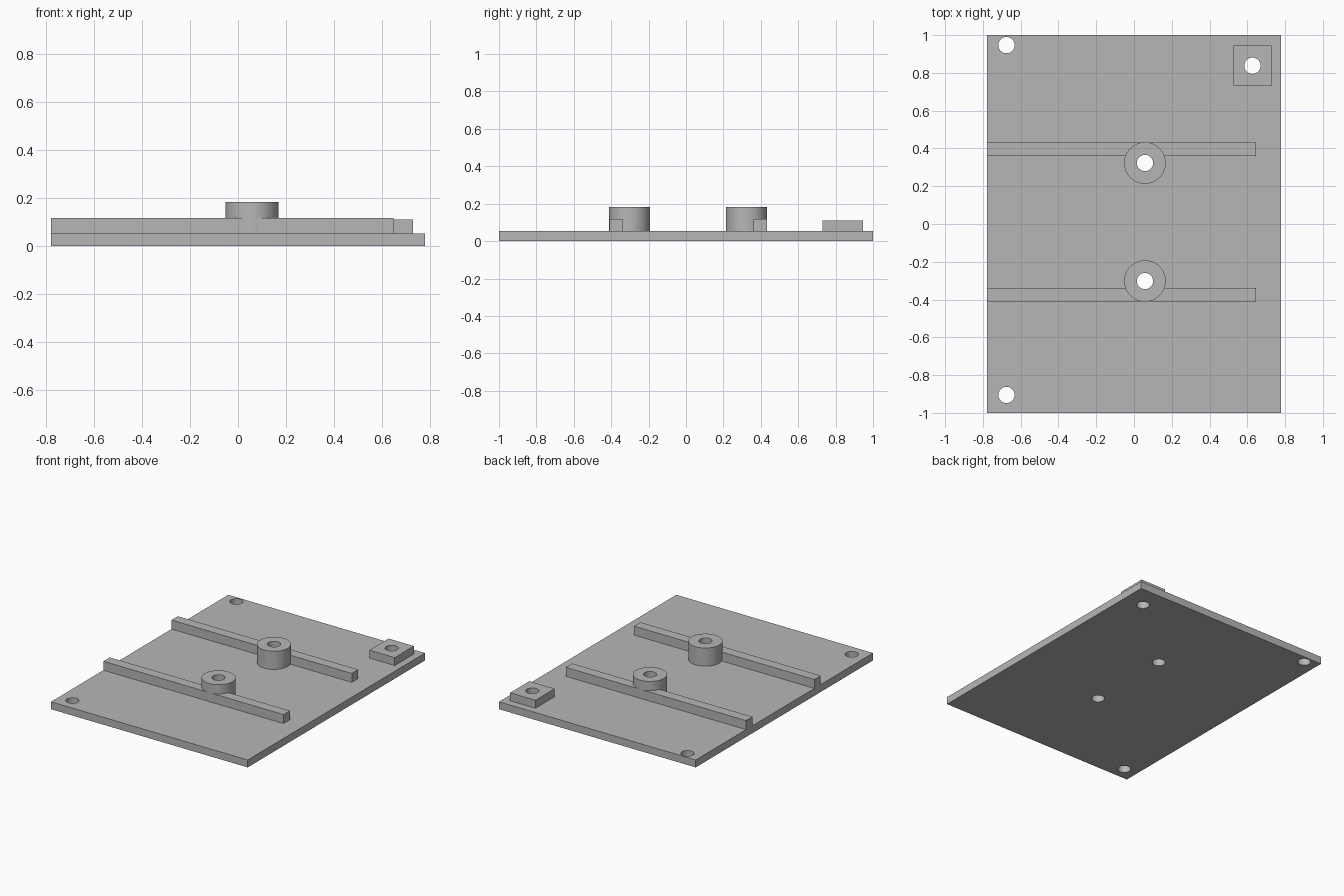
import bpy
import math

cube = bpy.data.objects.get("Cube")
if cube:
    bpy.data.objects.remove(cube, do_unlink=True)

grey = bpy.data.materials.new("plain grey")
grey.use_nodes = True
GREY = (0.47, 0.47, 0.47, 1)
grey.diffuse_color = GREY
grey.node_tree.nodes["Principled BSDF"].inputs["Base Color"].default_value = GREY

HALF_X = 0.777
DECK = 0.053      # top of the base plate
HOLE_R = 0.043


def finish(name):
    ob = bpy.context.object
    ob.name = name
    ob.data.materials.append(grey)
    bpy.ops.object.transform_apply(location=False, rotation=False, scale=True)
    return ob


def box(name, x0, x1, y0, y1, z0, z1):
    bpy.ops.mesh.primitive_cube_add(
        size=1, location=((x0 + x1) / 2, (y0 + y1) / 2, (z0 + z1) / 2))
    bpy.context.object.scale = (x1 - x0, y1 - y0, z1 - z0)
    return finish(name)


def cylinder(name, x, y, r, z0, z1):
    bpy.ops.mesh.primitive_cylinder_add(
        vertices=64, radius=r, depth=z1 - z0, location=(x, y, (z0 + z1) / 2))
    return finish(name)


def drill(ob, points):
    """Cut vertical through holes at the given points."""
    bpy.context.view_layer.objects.active = ob
    for x, y in points:
        cutter = cylinder("hole_cutter", x, y, HOLE_R, -0.1, 0.3)
        cutter.hide_render = True
        bpy.context.view_layer.objects.active = ob
        mod = ob.modifiers.new("hole", 'BOOLEAN')
        mod.operation = 'DIFFERENCE'
        mod.solver = 'EXACT'
        mod.object = cutter
        bpy.ops.object.modifier_apply(modifier=mod.name)
        bpy.data.objects.remove(cutter, do_unlink=True)
    bpy.ops.object.select_all(action='DESELECT')
    ob.select_set(True)
    bpy.context.view_layer.objects.active = ob
    bpy.ops.object.shade_smooth_by_angle(angle=math.radians(30))


back_boss, front_boss = (0.058, 0.323), (0.058, -0.302)
pad_hole = (0.627, 0.838)
corner_holes = [(-0.675, 0.947), (-0.675, -0.905)]

# Base plate with five through holes
plate = box("base_plate", -HALF_X, HALF_X, -1, 1, 0, DECK)
drill(plate, corner_holes + [pad_hole, back_boss, front_boss])

# Long ribs and the round bosses that meet them
for side, boss_at, y0, y1 in (("back", back_boss, 0.36, 0.432),
                              ("front", front_boss, -0.41, -0.338)):
    rib = box(side + "_rib", -HALF_X, 0.647, y0, y1, DECK, 0.117)
    drill(rib, [boss_at])
    boss = cylinder(side + "_boss", *boss_at, 0.11, DECK, 0.183)
    drill(boss, [boss_at])

# Raised square pad in the back left corner
pad = box("corner_pad", 0.527, 0.727, 0.73, 0.946, DECK, 0.11)
drill(pad, [pad_hole])
